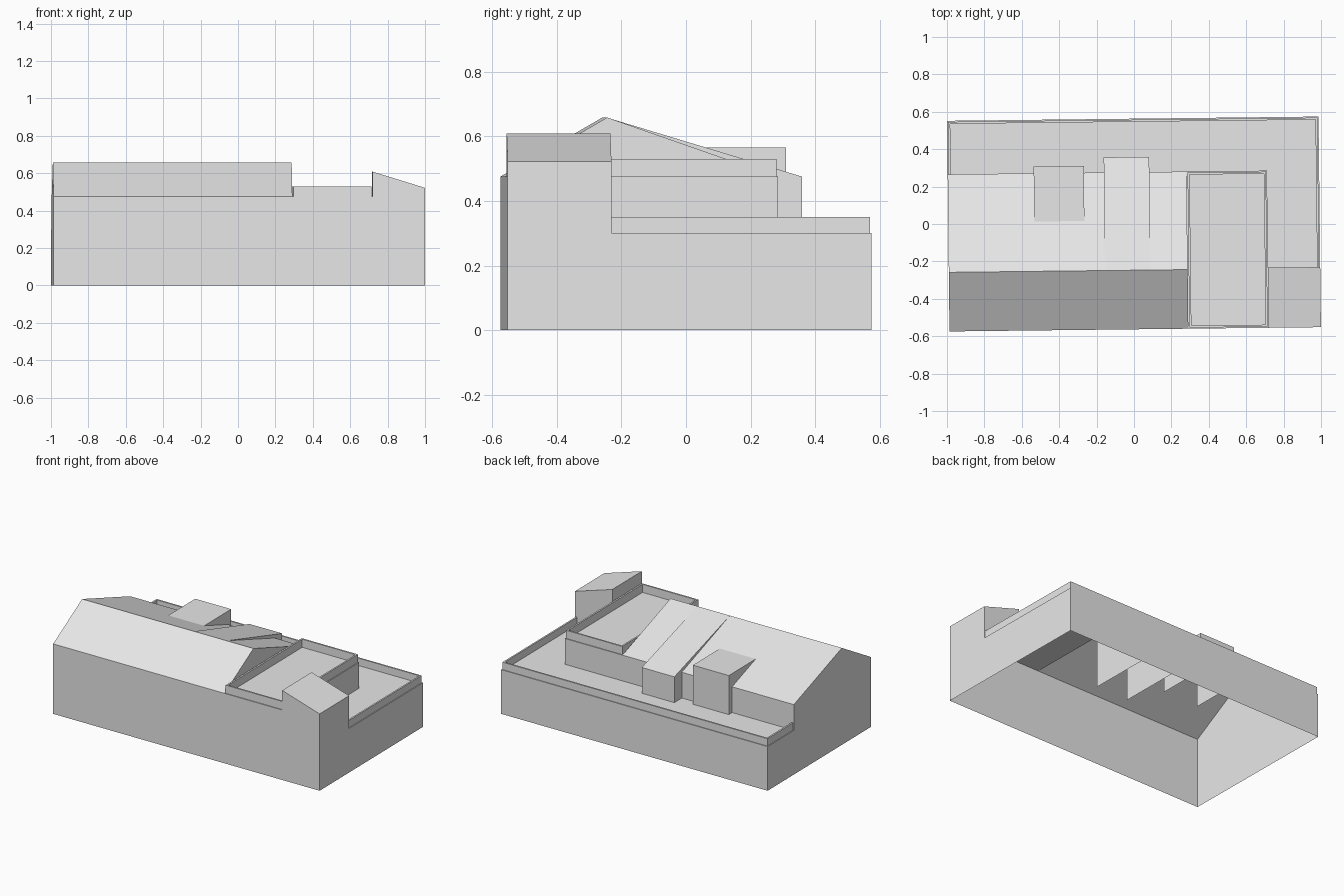
import bpy
import bmesh
from mathutils import Vector

cube = bpy.data.objects.get("Cube")
if cube:
    bpy.data.objects.remove(cube, do_unlink=True)

# Plan lines
LEFT, GABLE, FLAT, RIGHT = -0.993, 0.284, 0.714, 0.993
FRONT, RIDGE_Y, SHED_Y, MID, BACK = -0.563, -0.247, -0.242, 0.277, 0.563
# Levels
DECK, EAVE, RIDGE = 0.3, 0.475, 0.658
SHED_HIGH, SHED_LOW = 0.608, 0.522
TURN = 0.0115  # slight turn of the whole building on its plot

grey = bpy.data.materials.new("light_grey")
grey.use_nodes = True
COLOUR = (0.8, 0.8, 0.8, 1)
grey.diffuse_color = COLOUR
grey.node_tree.nodes["Principled BSDF"].inputs["Base Color"].default_value = COLOUR

# Outward directions
L, R, F, B, UP = (-1, 0, 0), (1, 0, 0), (0, -1, 0), (0, 1, 0), (0, 0, 1)


def build(name, panels):
    """Make an open shell; every panel is (outward direction, corner points)."""
    bm = bmesh.new()
    for out, points in panels:
        face = bm.faces.new([bm.verts.new(p) for p in points])
        face.normal_update()
        if face.normal.dot(Vector(out)) < 0:
            face.normal_flip()
    bmesh.ops.remove_doubles(bm, verts=bm.verts, dist=0.0001)
    mesh = bpy.data.meshes.new(name)
    bm.to_mesh(mesh)
    bm.free()
    mesh.materials.append(grey)
    obj = bpy.data.objects.new(name, mesh)
    obj.rotation_euler.z = TURN
    bpy.context.collection.objects.link(obj)
    return obj


def side(out, x, *yz):
    return out, [(x, y, z) for y, z in yz]


def side_rect(out, x, y0, y1, z0, z1):
    return side(out, x, (y0, z0), (y1, z0), (y1, z1), (y0, z1))


def wall(out, y, x0, x1, z0, z1):
    return out, [(x0, y, z0), (x1, y, z0), (x1, y, z1), (x0, y, z1)]


def slope(x0, x1, y0, z0, y1, z1):
    return UP, [(x0, y0, z0), (x1, y0, z0), (x1, y1, z1), (x0, y1, z1)]


# Gabled main house
build("main_house", [
    wall(F, FRONT, LEFT, GABLE, 0, EAVE),
    wall(B, MID, LEFT, GABLE, DECK, EAVE),
    side(L, LEFT, (FRONT, 0), (MID, 0), (MID, EAVE), (RIDGE_Y, RIDGE), (FRONT, EAVE)),
    side(R, GABLE, (FRONT, EAVE), (MID, EAVE), (RIDGE_Y, RIDGE)),
    slope(LEFT, GABLE, FRONT, EAVE, RIDGE_Y, RIDGE),
    slope(LEFT, GABLE, RIDGE_Y, RIDGE, MID, EAVE),
])

# Flat roofed block beside the gable
build("flat_roof_block", [
    wall(F, FRONT, GABLE, FLAT, 0, EAVE),
    wall(B, MID, GABLE, FLAT, DECK, EAVE),
    side_rect(R, FLAT, SHED_Y, MID, DECK, EAVE),
    slope(GABLE, FLAT, FRONT, EAVE, MID, EAVE),
])

# Corner wing with a single sloping roof
build("corner_wing", [
    (F, [(FLAT, FRONT, 0), (RIGHT, FRONT, 0),
         (RIGHT, FRONT, SHED_LOW), (FLAT, FRONT, SHED_HIGH)]),
    (B, [(FLAT, SHED_Y, DECK), (RIGHT, SHED_Y, DECK),
         (RIGHT, SHED_Y, SHED_LOW), (FLAT, SHED_Y, SHED_HIGH)]),
    side_rect(R, RIGHT, FRONT, SHED_Y, 0, SHED_LOW),
    side_rect(L, FLAT, FRONT, SHED_Y, EAVE, SHED_HIGH),
    (UP, [(FLAT, FRONT, SHED_HIGH), (RIGHT, FRONT, SHED_LOW),
          (RIGHT, SHED_Y, SHED_LOW), (FLAT, SHED_Y, SHED_HIGH)]),
])

# Low rear extension with an L-shaped terrace
build("rear_extension", [
    wall(B, BACK, LEFT, RIGHT, 0, DECK),
    side_rect(L, LEFT, MID, BACK, 0, DECK),
    side_rect(R, RIGHT, SHED_Y, BACK, 0, DECK),
    slope(LEFT, FLAT, MID, DECK, BACK, DECK),
    slope(FLAT, RIGHT, SHED_Y, DECK, BACK, DECK),
])


# Dormers: a rear wall, two cheeks and a roof
def dormer(name, x0, x1, y0, z0, y1, z1):
    cheek = (y0, DECK), (y1, DECK), (y1, z1), (y0, z0)
    build(name, [
        wall(B, y1, x0, x1, DECK, z1),
        side(L, x0, *cheek),
        side(R, x1, *cheek),
        slope(x0, x1, y0, z0, y1, z1),
    ])


dormer("box_dormer", -0.533, -0.265, -0.03, 0.565, 0.313, 0.565)
dormer("sloped_dormer", -0.158, 0.085, RIDGE_Y, RIDGE, 0.358, EAVE)


# Parapets: thin strips along the roof edges, thickened evenly
def parapet(name, path, z0, z1):
    strips = []
    for (ax, ay), (bx, by) in zip(path, path[1:]):
        out = (by - ay, ax - bx, 0)
        strips.append((out, [(ax, ay, z0), (bx, by, z0), (bx, by, z1), (ax, ay, z1)]))
    thick = build(name, strips).modifiers.new("thickness", "SOLIDIFY")
    thick.thickness = 0.011
    thick.offset = 0
    thick.use_even_offset = True


IN = 0.011
parapet("terrace_parapet",
        [(RIGHT - IN, SHED_Y), (RIGHT - IN, BACK - IN),
         (LEFT + IN, BACK - IN), (LEFT + IN, MID)], DECK, 0.35)
x0, x1, y0, y1 = GABLE + IN, FLAT - IN, FRONT + IN, MID - IN
parapet("flat_roof_parapet",
        [(x0, y0), (x1, y0), (x1, y1), (x0, y1), (x0, y0)], EAVE, 0.53)
